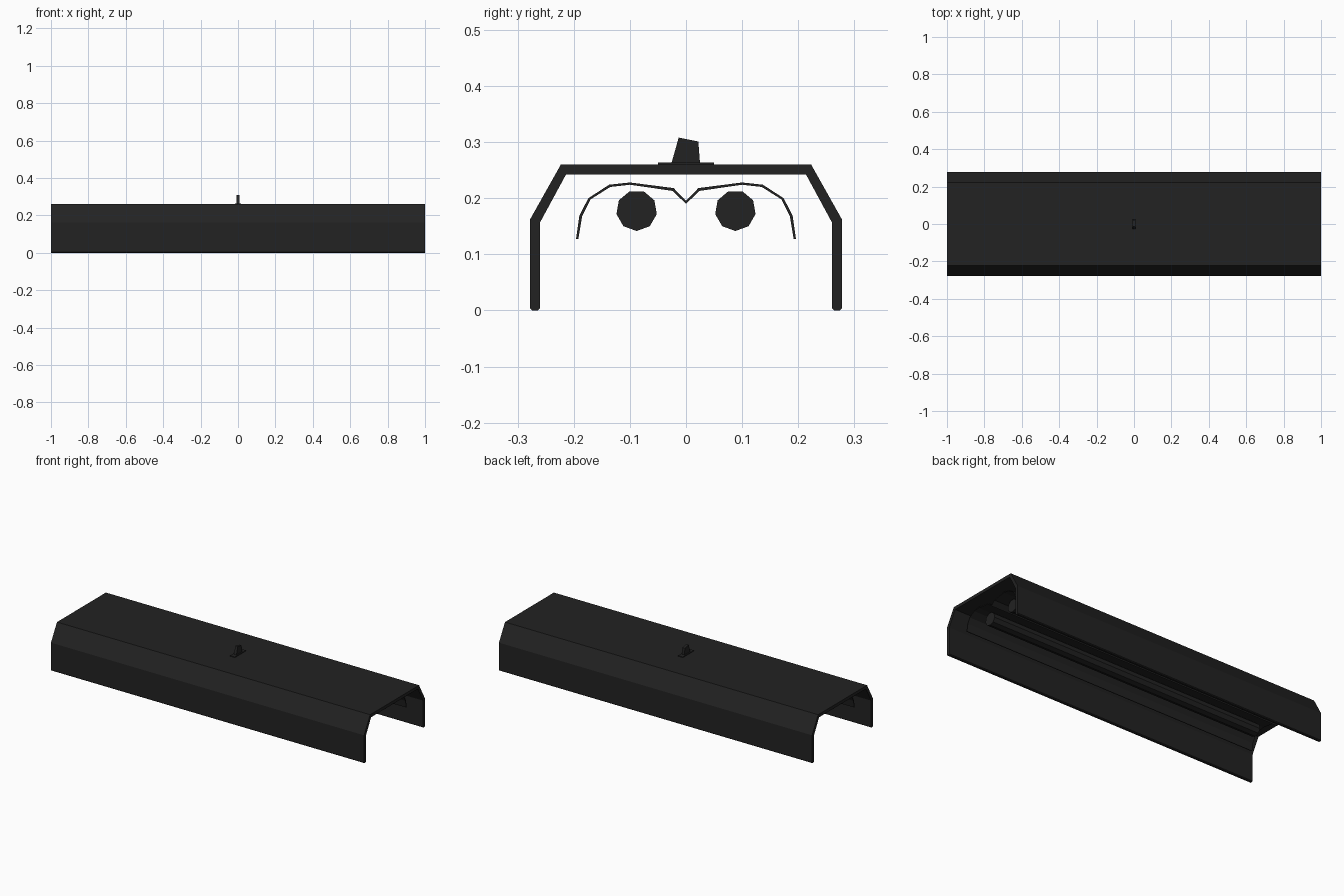
import bpy, bmesh, math

cube = bpy.data.objects.get("Cube")
if cube:
    bpy.data.objects.remove(cube, do_unlink=True)

# Single dark finish for every part
dark = bpy.data.materials.new("charcoal_black")
dark.use_nodes = True
tone = (0.016, 0.016, 0.016, 1)
dark.diffuse_color = tone
bsdf = dark.node_tree.nodes["Principled BSDF"]
bsdf.inputs["Base Color"].default_value = tone
bsdf.inputs["Roughness"].default_value = 0.6


def extrude_profile(name, points, half_length):
    """Extrude a closed (y, z) outline along x, centred on x = 0."""
    bm = bmesh.new()
    face = bm.faces.new([bm.verts.new((-half_length, y, z)) for y, z in points])
    ext = bmesh.ops.extrude_face_region(bm, geom=[face])
    moved = [v for v in ext["geom"] if isinstance(v, bmesh.types.BMVert)]
    bmesh.ops.translate(bm, verts=moved, vec=(2 * half_length, 0, 0))
    bmesh.ops.recalc_face_normals(bm, faces=bm.faces)
    mesh = bpy.data.meshes.new(name)
    bm.to_mesh(mesh)
    bm.free()
    mesh.materials.append(dark)
    obj = bpy.data.objects.new(name, mesh)
    bpy.context.collection.objects.link(obj)
    return obj


def mirrored(half):
    """Full left-to-right path from the half on the +y side."""
    return [(-y, z) for y, z in reversed(half) if y > 0] + half


# Housing: thick folded channel with softened lower lips
outer = [(0.223, 0.26), (0.278, 0.162), (0.278, 0.004), (0.274, 0)]
inner = [(0.214, 0.242), (0.26, 0.157), (0.26, 0.004), (0.264, 0)]
extrude_profile("housing", mirrored(outer) + mirrored(inner)[::-1], 1.0)

# Reflector: thin double-arched sheet above the tubes
upper = [(0, 0.195), (0.022, 0.218), (0.1, 0.228), (0.137, 0.224),
         (0.174, 0.2), (0.19, 0.169), (0.196, 0.127)]
lower = [(0, 0.19), (0.024, 0.213), (0.1, 0.224), (0.135, 0.22),
         (0.17, 0.198), (0.185, 0.168), (0.192, 0.127)]
extrude_profile("reflector", mirrored(upper) + mirrored(lower)[::-1], 0.94)

# Lamp tubes: nine-sided, one vertex pointing down
for side, y in (("front", -0.088), ("back", 0.088)):
    ring = [(y + 0.0365 * math.sin(math.tau * i / 9),
             0.178 - 0.0365 * math.cos(math.tau * i / 9)) for i in range(9)]
    extrude_profile(side + "_lamp_tube", ring, 0.875)

# Hanging bracket: base plate and tapered tab
extrude_profile("bracket_plate", [(-0.05, 0.259), (0.05, 0.259), (0.05, 0.264), (-0.05, 0.264)], 0.015)
extrude_profile("bracket_tab", [(-0.026, 0.262), (0.025, 0.262), (0.022, 0.301), (-0.013, 0.308)], 0.008)
